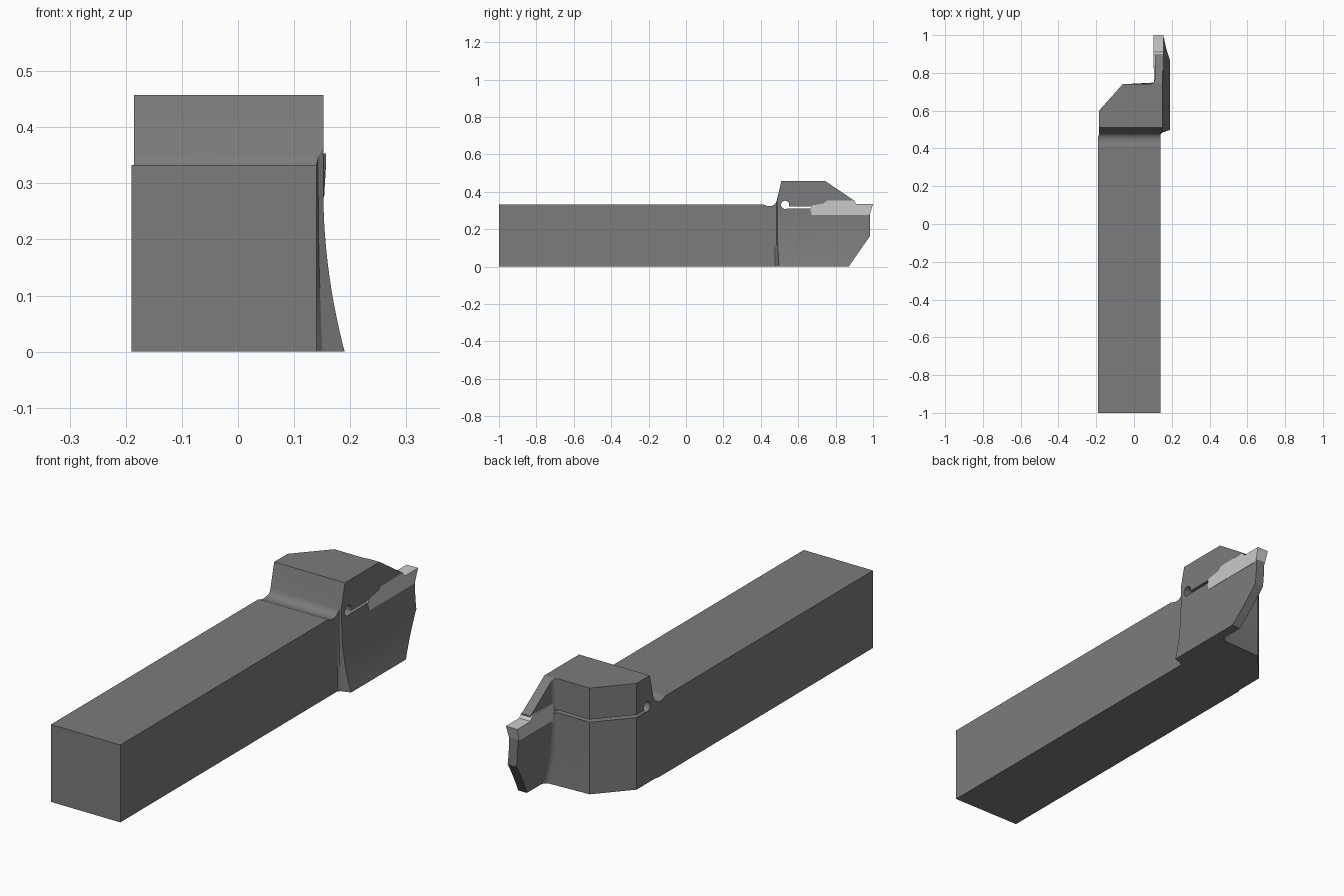
import bpy, bmesh, math

if "Cube" in bpy.data.objects:
    bpy.data.objects.remove(bpy.data.objects["Cube"])


def make_object(name, bm):
    bmesh.ops.recalc_face_normals(bm, faces=bm.faces)
    mesh = bpy.data.meshes.new(name)
    bm.to_mesh(mesh)
    bm.free()
    ob = bpy.data.objects.new(name, mesh)
    bpy.context.collection.objects.link(ob)
    return ob


def loft(name, rings):
    """Join closed rings of points with quads and cap both ends."""
    bm = bmesh.new()
    loops = [[bm.verts.new(p) for p in ring] for ring in rings]
    n = len(loops[0])
    for a, b in zip(loops, loops[1:]):
        for i in range(n):
            j = (i + 1) % n
            bm.faces.new((a[i], a[j], b[j], b[i]))
    bm.faces.new(loops[0])
    bm.faces.new(loops[-1])
    return make_object(name, bm)


def grey(ob, value):
    mat = bpy.data.materials.new(ob.name + "_grey")
    mat.diffuse_color = (value, value, value, 1)
    mat.use_nodes = True
    mat.node_tree.nodes["Principled BSDF"].inputs["Base Color"].default_value = mat.diffuse_color
    ob.data.materials.append(mat)


def arc(cx, cy, r, a0, a1, n):
    angles = [math.radians(a0 + (a1 - a0) * i / n) for i in range(n + 1)]
    return [(cx + r * math.cos(a), cy + r * math.sin(a)) for a in angles]


# Plan outline of shank, head and blade; third value = follows the curved blade
plan = [(-0.19, -1, 0), (0.14, -1, 0), (0.14, 0.475, 0), (0.143, 0.483, 0.2),
        (0.152, 0.488, 1), (0.152, 1.05, 1), (0.11, 1.05, 1)]
plan += [(x, y, 1) for x, y in arc(0.085, 0.765, 0.025, 0, -90, 6)]
plan += [(-0.06, 0.74, 0), (-0.185, 0.6, 0), (-0.185, 0.475, 0),
         (-0.19, 0.46, 0)]


def bow(z):
    return 0.038 * (max(0, 0.29 - z) / 0.29) ** 2


levels = [-0.02 + 0.31 * i / 16 for i in range(17)] + [0.5]
body = loft("tool_holder_body",
            [[(x + k * bow(z), y + k * bow(z) * 0.25, z) for x, y, k in plan]
             for z in levels])

# Side outline: clamp jaw, slit with relief hole, groove behind the head
side = [(-1.05, 0), (0.87, 0), (0.985, 0.165), (0.985, 0.31)]
side += arc(0.53, 0.33, 0.022, -65, -381, 24)
side += [(0.9, 0.322), (0.9, 0.352), (0.745, 0.457), (0.51, 0.457),
         (0.485, 0.353), (0.481, 0.342), (0.474, 0.333), (0.465, 0.327),
         (0.455, 0.324), (0.443, 0.323), (0.431, 0.325), (0.41, 0.333),
         (-1.05, 0.333)]
cutter = loft("side_outline_helper",
              [[(x, y, z) for y, z in side] for x in (-0.3, 0.3)])
cutter.hide_render = True

mod = body.modifiers.new("side_outline", 'BOOLEAN')
mod.operation = 'INTERSECT'
mod.solver = 'EXACT'
mod.object = cutter
bpy.context.view_layer.objects.active = body
body.select_set(True)
bpy.ops.object.modifier_apply(modifier=mod.name)
bpy.data.objects.remove(cutter)
bpy.ops.object.shade_smooth_by_angle(angle=math.radians(20))
grey(body, 0.2)

# Cutting insert, a little wider at its cutting edge
insert_side = [(0.672, 0.275), (0.982, 0.275), (1.0, 0.335), (0.91, 0.335),
               (0.895, 0.353), (0.755, 0.353), (0.735, 0.337), (0.67, 0.326),
               (0.665, 0.305)]


def half_width(y, z):
    return 0.027 if y > 0.89 and z > 0.3 else 0.0235


insert = loft("cutting_insert",
              [[(0.13 + s * half_width(y, z), y, z) for y, z in insert_side]
               for s in (-1, 1)])
grey(insert, 0.6)
